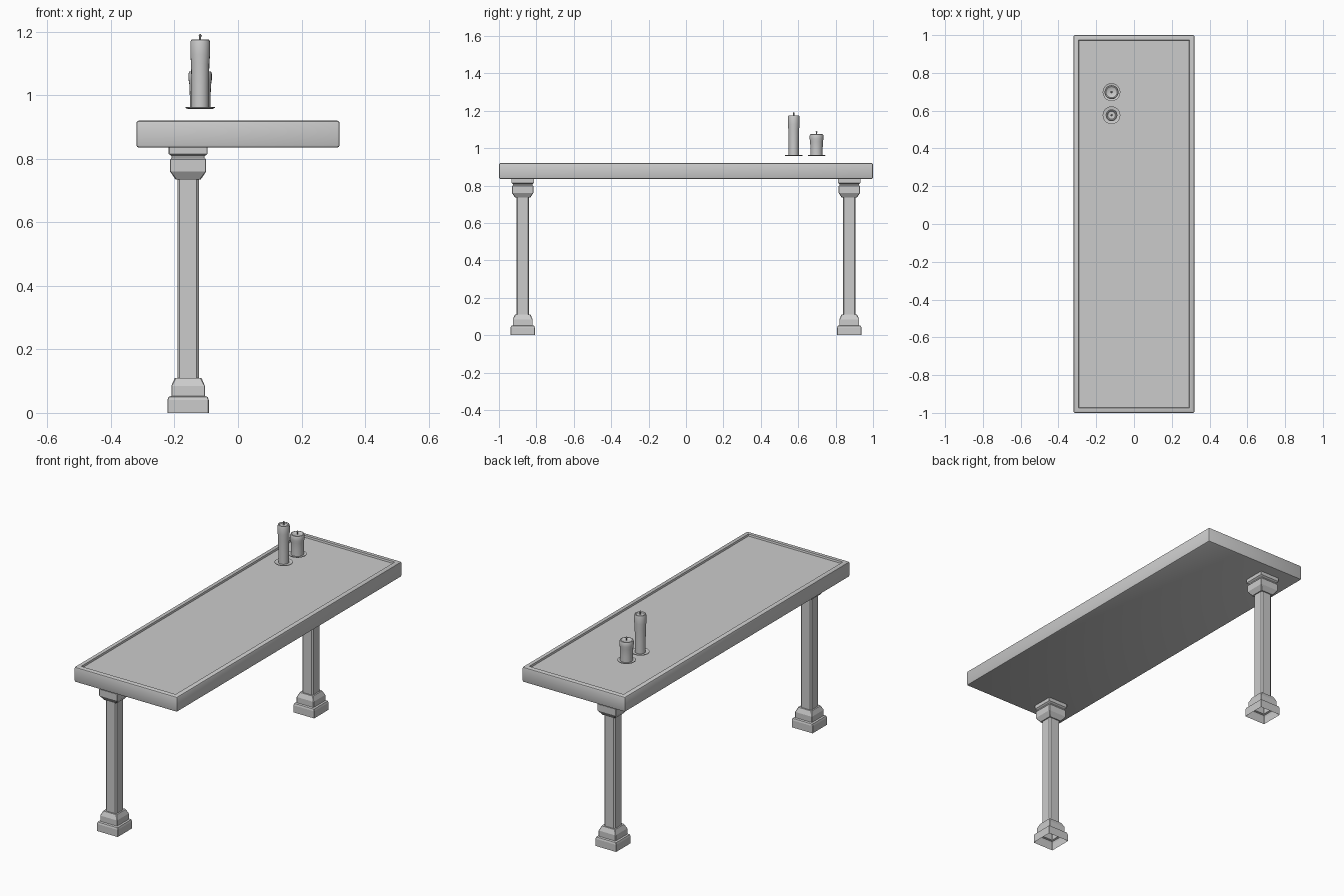
import bpy, bmesh, math

if "Cube" in bpy.data.objects:
    bpy.data.objects.remove(bpy.data.objects["Cube"])


def finish(bm, name, smooth=False):
    bmesh.ops.recalc_face_normals(bm, faces=bm.faces[:])
    mesh = bpy.data.meshes.new(name)
    bm.to_mesh(mesh)
    bm.free()
    obj = bpy.data.objects.new(name, mesh)
    bpy.context.collection.objects.link(obj)
    if smooth:
        bpy.ops.object.select_all(action='DESELECT')
        obj.select_set(True)
        bpy.context.view_layer.objects.active = obj
        bpy.ops.object.shade_smooth_by_angle(angle=math.radians(35))
    return obj


def skin(bm, rings):
    loops = [[bm.verts.new(p) for p in ring] for ring in rings]
    n = len(loops[0])
    for a, b in zip(loops, loops[1:]):
        for i in range(n):
            j = (i + 1) % n
            bm.faces.new((a[i], a[j], b[j], b[i]))
    return loops


# Table top: rounded slab with a shallow sunken panel
bm = bmesh.new()
bmesh.ops.create_cube(bm, size=1)
for v in bm.verts:
    v.co = (v.co.x * 0.64, v.co.y * 2.0, 0.8775 + v.co.z * 0.085)
outer_edges = bm.edges[:]
bmesh.ops.bevel(bm, geom=outer_edges, offset=0.008, segments=2,
                profile=0.5, affect='EDGES')
bm.normal_update()
top = max(bm.faces, key=lambda f: f.calc_center_median().z + f.calc_area())
bmesh.ops.inset_region(bm, faces=[top], thickness=0.026)
bmesh.ops.inset_region(bm, faces=[top], thickness=0.003)
for v in top.verts:
    v.co.z -= 0.01
finish(bm, "table_top", True)

# Legs: square column, (half width, corner chamfer, height), open at the bottom
LEG = [(0.065, 0.002, 0.0), (0.065, 0.002, 0.04), (0.062, 0.002, 0.05),
       (0.053, 0.002, 0.053), (0.053, 0.002, 0.085), (0.042, 0.004, 0.11),
       (0.034, 0.007, 0.11), (0.034, 0.007, 0.735), (0.040, 0.004, 0.735),
       (0.057, 0.002, 0.76), (0.057, 0.002, 0.797), (0.052, 0.002, 0.803),
       (0.052, 0.002, 0.808), (0.061, 0.002, 0.815), (0.061, 0.002, 0.836)]


def leg(name, x, y):
    rings = []
    for w, c, z in LEG:
        k = w - c
        pts = [(w, -k), (w, k), (k, w), (-k, w), (-w, k), (-w, -k), (-k, -w), (k, -w)]
        rings.append([(x + px, y + py, z) for px, py in pts])
    bm = bmesh.new()
    skin(bm, rings)
    finish(bm, name)


leg("front_leg", -0.157, -0.873)
leg("back_leg", -0.157, 0.873)


def lathe(name, x, y, profile, sides=20):
    rings = [[(x + r * math.cos(2 * math.pi * i / sides),
               y + r * math.sin(2 * math.pi * i / sides), z) for i in range(sides)]
             for r, z in profile]
    bm = bmesh.new()
    loops = skin(bm, rings)
    bm.faces.new(loops[0])
    bm.faces.new(loops[-1])
    finish(bm, name, True)


# Candles with drip plates and wicks, hovering just above the top
for name, y, r, h in (("tall", 0.576, 0.031, 1.175), ("short", 0.698, 0.037, 1.075)):
    x = -0.119
    lathe(name + "_candle_plate", x, y, [(0.040, 0.957), (0.047, 0.960), (0.047, 0.963),
                                         (0.040, 0.961)])
    d = h - 0.96
    lathe(name + "_candle", x, y, [
        (r * 0.88, 0.96), (r * 0.88, 0.96 + d * 0.3), (r * 0.93, 0.96 + d * 0.65),
        (r, 0.96 + d * 0.78), (r, h - 0.008), (r * 0.93, h - 0.001),
        (r * 0.8, h), (r * 0.65, h - 0.004), (0.004, h - 0.005)])
    lathe(name + "_candle_wick", x, y, [(0.003, h - 0.008), (0.003, h + 0.008),
                                        (0.005, h + 0.012), (0.002, h + 0.017)], 8)
